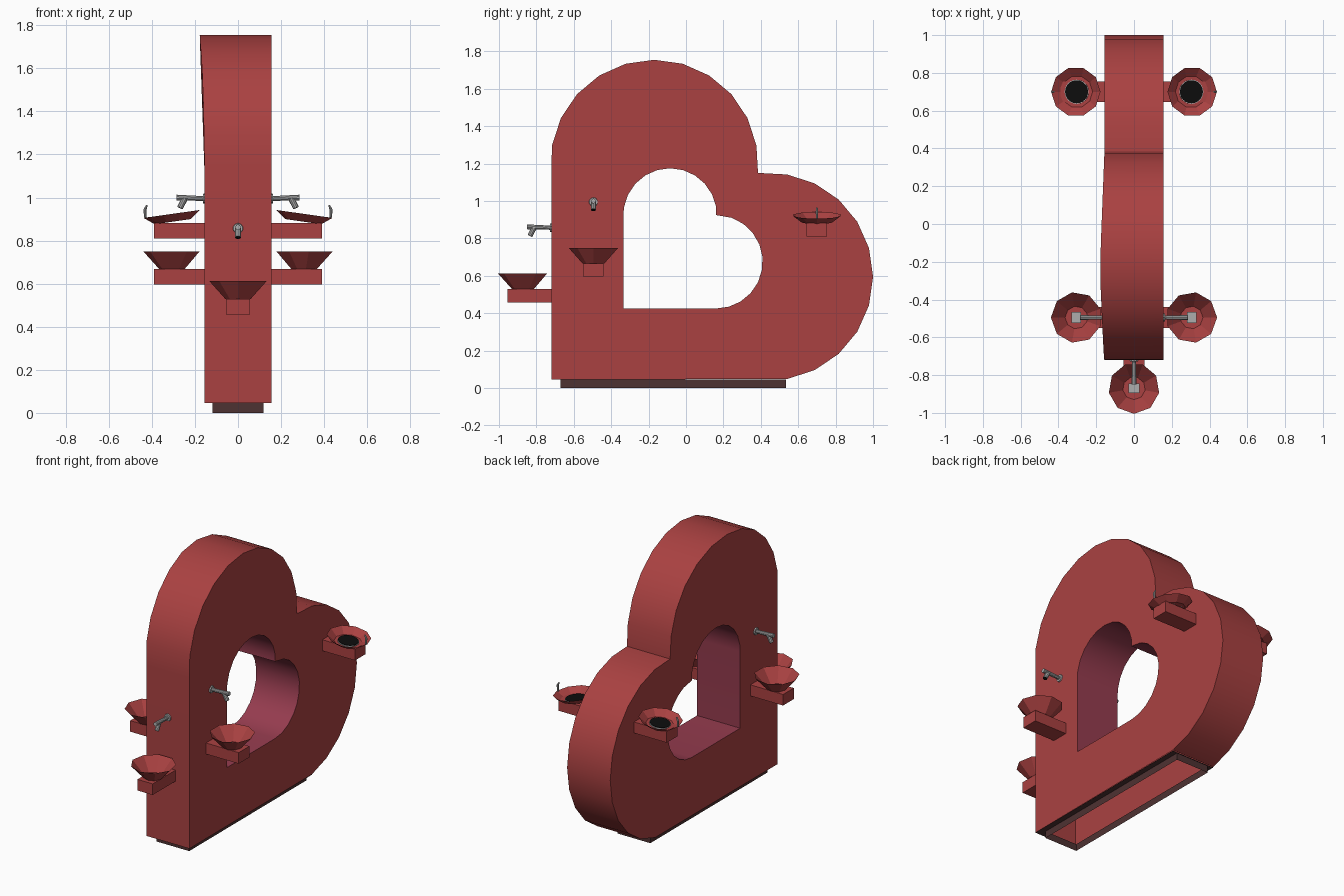
import bpy, bmesh
from math import cos, sin, radians, pi
from mathutils import Matrix, Vector

cube = bpy.data.objects.get("Cube")
if cube:
    bpy.data.objects.remove(cube, do_unlink=True)


def material(name, rgb):
    m = bpy.data.materials.new(name)
    m.use_nodes = True
    m.diffuse_color = (*rgb, 1)
    bsdf = m.node_tree.nodes["Principled BSDF"]
    bsdf.inputs["Base Color"].default_value = (*rgb, 1)
    bsdf.inputs["Roughness"].default_value = 0.7
    return m


RED = material("warm red", (0.40, 0.053, 0.053))
PLUM = material("plum lining", (0.305, 0.045, 0.078))
BROWN = material("dark brown", (0.076, 0.032, 0.032))
METAL = material("grey metal", (0.42, 0.42, 0.42))
BLACK = material("black", (0.004, 0.004, 0.004))


def finish(name, bm, mats, matrix=None, smooth=False):
    if matrix is not None:
        bm.transform(matrix)
    bmesh.ops.recalc_face_normals(bm, faces=bm.faces[:])
    mesh = bpy.data.meshes.new(name)
    bm.to_mesh(mesh)
    bm.free()
    ob = bpy.data.objects.new(name, mesh)
    bpy.context.collection.objects.link(ob)
    for m in mats:
        mesh.materials.append(m)
    if smooth:
        bpy.ops.object.select_all(action='DESELECT')
        ob.select_set(True)
        bpy.context.view_layer.objects.active = ob
        bpy.ops.object.shade_smooth_by_angle(angle=radians(30))
    return ob


def box(name, lo, hi, mat, matrix):
    lo, hi = Vector(lo), Vector(hi)
    bm = bmesh.new()
    bmesh.ops.create_cube(bm, size=1)
    size = hi - lo
    place = Matrix.Translation((lo + hi) / 2) @ Matrix.Diagonal((*size, 1))
    return finish(name, bm, [mat], matrix @ place)


def rod(name, a, b, r1, r2, mat, matrix, sides=10):
    a, b = Vector(a), Vector(b)
    bm = bmesh.new()
    bmesh.ops.create_cone(bm, cap_ends=True, segments=sides, radius1=r1,
                          radius2=r2, depth=(b - a).length)
    turn = (b - a).to_track_quat('Z', 'Y').to_matrix().to_4x4()
    return finish(name, bm, [mat], matrix @ Matrix.Translation((a + b) / 2) @ turn)


# Heart outline: square corner, rear lobe, upper lobe
def arc(cy, cz, r, start, stop):
    return [(cy + r * cos(radians(d)), cz + r * sin(radians(d)))
            for d in range(start, stop + 1, 16)]


outer = [(-0.72, 0.045)] + arc(0.445, 0.595, 0.555, -80, 90) \
    + [(0.385, 1.15)] + arc(-0.17, 1.2, 0.555, 10, 170) + [(-0.72, 1.15)]
inner = [(-0.335, 0.425)] + arc(0.16, 0.675, 0.25, -90, 80) \
    + [(0.16, 0.925)] + arc(-0.085, 0.925, 0.25, 10, 170) + [(-0.335, 0.925)]


# Slight outward lean near the top of one side
def right_x(y, z):
    return -0.155 - 0.025 * max(0, (z - 1.1) / 0.65) * max(0, 1 - abs(y + 0.25) / 0.8)


# Hollow heart body, open underneath
bm = bmesh.new()
rims = {1: [], -1: []}
for loop, mat in ((outer, 0), (inner, 1)):
    n = len(loop)
    left = [bm.verts.new((0.155, y, z)) for y, z in loop]
    right = [bm.verts.new((right_x(y, z), y, z)) for y, z in loop]
    for i in range(n):
        j = (i + 1) % n
        if mat == 1 or i > 0:
            bm.faces.new((left[i], left[j], right[j], right[i])).material_index = mat
        for side, vs in ((1, left), (-1, right)):
            rims[side].append(bm.edges.get((vs[i], vs[j])) or bm.edges.new((vs[i], vs[j])))
for edges in rims.values():
    bmesh.ops.triangle_fill(bm, edges=edges, use_beauty=True)
finish("heart_body", bm, [RED, PLUM], smooth=True)

# Plinth: ledge under the body and a thin skirt to the ground
bm = bmesh.new()
rings = []
for x, y0, y1, z in ((0.155, -0.72, 0.541, 0.045), (0.118, -0.67, 0.535, 0.045),
                     (0.118, -0.67, 0.535, 0)):
    rings.append([bm.verts.new(p) for p in
                  ((-x, y0, z), (x, y0, z), (x, y1, z), (-x, y1, z))])
for a, b in zip(rings, rings[1:]):
    for i in range(4):
        j = (i + 1) % 4
        bm.faces.new((a[i], a[j], b[j], b[i]))
finish("plinth", bm, [BROWN])


# Faceted open bowl with a flat floor
def bowl(name, r_floor, r_rim, height, matrix, sides=9):
    bm = bmesh.new()
    levels = [[bm.verts.new((r * cos(2 * pi * i / sides), r * sin(2 * pi * i / sides), z))
               for i in range(sides)] for r, z in ((r_floor, 0), (r_rim, height))]
    bm.faces.new(levels[0])
    for i in range(sides):
        j = (i + 1) % sides
        bm.faces.new((levels[0][i], levels[0][j], levels[1][j], levels[1][i]))
    return finish(name, bm, [RED], matrix)


def bracket(name, frame):
    box(name + "_bracket", (-0.01, -0.055, 0), (0.235, 0.055, 0.072), RED, frame)


# Wash station: bracket, bowl, drain and wall tap (local x points out of the wall)
def wash_station(name, frame):
    bracket(name, frame)
    bowl(name + "_bowl", 0.06, 0.135, 0.083, frame @ Matrix.Translation((0.15, 0, 0.072)))
    box(name + "_drain", (0.125, -0.028, 0.073), (0.175, 0.028, 0.08), METAL, frame)
    rod(name + "_tap_flange", (0, 0, 0.4), (0.008, 0, 0.4), 0.024, 0.022, METAL, frame)
    rod(name + "_tap_arm", (0, 0, 0.4), (0.13, 0, 0.405), 0.011, 0.013, METAL, frame)
    rod(name + "_tap_spout", (0.092, 0, 0.4), (0.114, 0, 0.358), 0.014, 0.014, METAL, frame)
    rod(name + "_tap_tip", (0.114, 0, 0.358), (0.115, 0, 0.356), 0.012, 0.012, BLACK, frame)


# Drinking station: bracket, tilted shallow bowl, black basin and bubbler
def drinking_station(name, frame):
    bracket(name, frame)
    tilt = frame @ Matrix.Translation((0.148, 0, 0.078)) @ Matrix.Rotation(radians(8), 4, 'Y')
    bowl(name + "_bowl", 0.085, 0.132, 0.036, tilt, 10)
    rod(name + "_basin_ring", (0, 0, 0), (0, 0, 0.007), 0.064, 0.064, METAL, tilt, 24)
    rod(name + "_basin", (0, 0, 0.007), (0, 0, 0.01), 0.061, 0.061, BLACK, tilt, 24)
    rod(name + "_bubbler_stem", (0.275, 0, 0.095), (0.278, 0, 0.135), 0.005, 0.007, METAL, frame, 8)
    rod(name + "_bubbler_head", (0.278, 0, 0.13), (0.268, 0, 0.155), 0.007, 0.004, METAL, frame, 8)


def wall_frame(x, y, z, degrees):
    return Matrix.Translation((x, y, z)) @ Matrix.Rotation(radians(degrees), 4, 'Z')


wash_station("front_wash", wall_frame(0, -0.72, 0.457, -90))
for side, sign, turn in (("left", 1, 0), ("right", -1, 180)):
    wash_station(side + "_wash", wall_frame(sign * 0.155, -0.495, 0.595, turn))
    drinking_station(side + "_drinking", wall_frame(sign * 0.155, 0.70, 0.81, turn))
